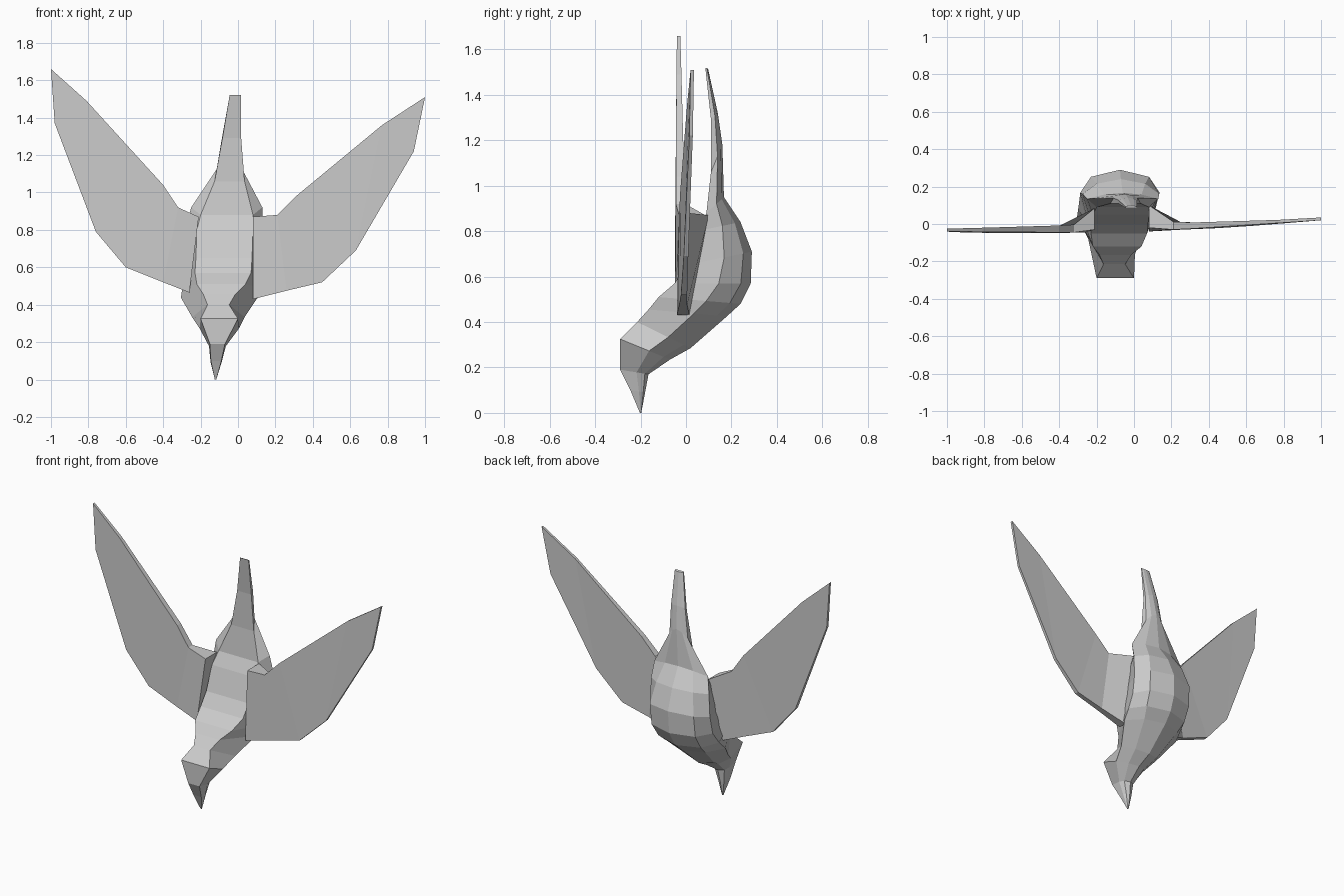
import bpy, bmesh
from mathutils import Vector


def skin(name, rings):
    """Join closed rings of points with flat faces and cap both ends."""
    bm = bmesh.new()
    loops = [[bm.verts.new(p) for p in ring] for ring in rings]
    n = len(loops[0])
    for a, b in zip(loops, loops[1:]):
        for i in range(n):
            j = (i + 1) % n
            bm.faces.new((a[i], a[j], b[j], b[i]))
    bm.faces.new(loops[0])
    bm.faces.new(loops[-1])
    bmesh.ops.recalc_face_normals(bm, faces=bm.faces)
    mesh = bpy.data.meshes.new(name)
    bm.to_mesh(mesh)
    bm.free()
    obj = bpy.data.objects.new(name, mesh)
    bpy.context.collection.objects.link(obj)
    return obj


def body_ring(cx, dy, dz, by, bz, hd, hs, hb):
    """Seven-sided section from the back line to the belly line."""
    back, belly = Vector((cx, dy, dz)), Vector((cx, by, bz))
    half = [(0, hd), (0.58, hs), (0.87, hb)]
    right = [back.lerp(belly, t) + Vector((h, 0, 0)) for t, h in half]
    left = [back.lerp(belly, t) - Vector((h, 0, 0)) for t, h in half]
    return right + [belly] + left[::-1]


# Body from tail to beak: centre x, back y z, belly y z, half widths
body = [
    (-.015, .085, 1.52, .097, 1.515, .03, .03, .02),
    (-.033, .11, 1.29, .14, 1.32, .05, .05, .03),
    (-.045, .11, 1.06, .16, 1.18, .08, .065, .035),
    (-.06, .09, .88, .167, .95, .14, .19, .10),
    (-.07, .05, .80, .24, .84, .15, .205, .13),
    (-.075, .0, .65, .29, .71, .15, .212, .155),
    (-.08, -.05, .57, .285, .57, .15, .21, .155),
    (-.09, -.12, .51, .24, .48, .13, .207, .15),
    (-.10, -.165, .455, .18, .425, .085, .205, .13),
    (-.105, -.215, .40, .02, .285, .058, .14, .085),
    (-.10, -.29, .325, -.07, .235, .10, .105, .06),
    (-.11, -.29, .19, -.165, .17, .04, .045, .035),
    (-.117, -.245, .10, -.18, .09, .028, .03, .02),
    (-.12, -.203, 0, -.197, 0, .004, .004, .003),
]
skin("bird_body", [body_ring(*r) for r in body])

# Wings from root to tip: leading x z, front y, rear y; trailing the same
wings = {
    "right_wing": [
        (.08, .87, -.02, .10, .08, .43, -.04, .015),
        (.21, .88, -.03, .012, .26, .475, -.03, .005),
        (.31, .98, -.025, .008, .45, .52, -.022, .005),
        (.77, 1.36, .005, .022, .63, .69, -.01, .01),
        (1.0, 1.51, .02, .035, .94, 1.22, .015, .03),
    ],
    "left_wing": [
        (-.21, .87, -.03, .085, -.26, .465, -.045, .01),
        (-.32, .92, -.045, -.003, -.40, .52, -.048, -.01),
        (-.40, 1.04, -.045, -.008, -.60, .60, -.048, -.02),
        (-.81, 1.49, -.042, -.02, -.76, .79, -.048, -.022),
        (-1.0, 1.66, -.04, -.025, -.98, 1.37, -.043, -.025),
    ],
}
for name, stations in wings.items():
    skin(name, [[(lx, lf, lz), (lx, lr, lz), (tx, tr, tz), (tx, tf, tz)]
                for lx, lz, lf, lr, tx, tz, tf, tr in stations])
